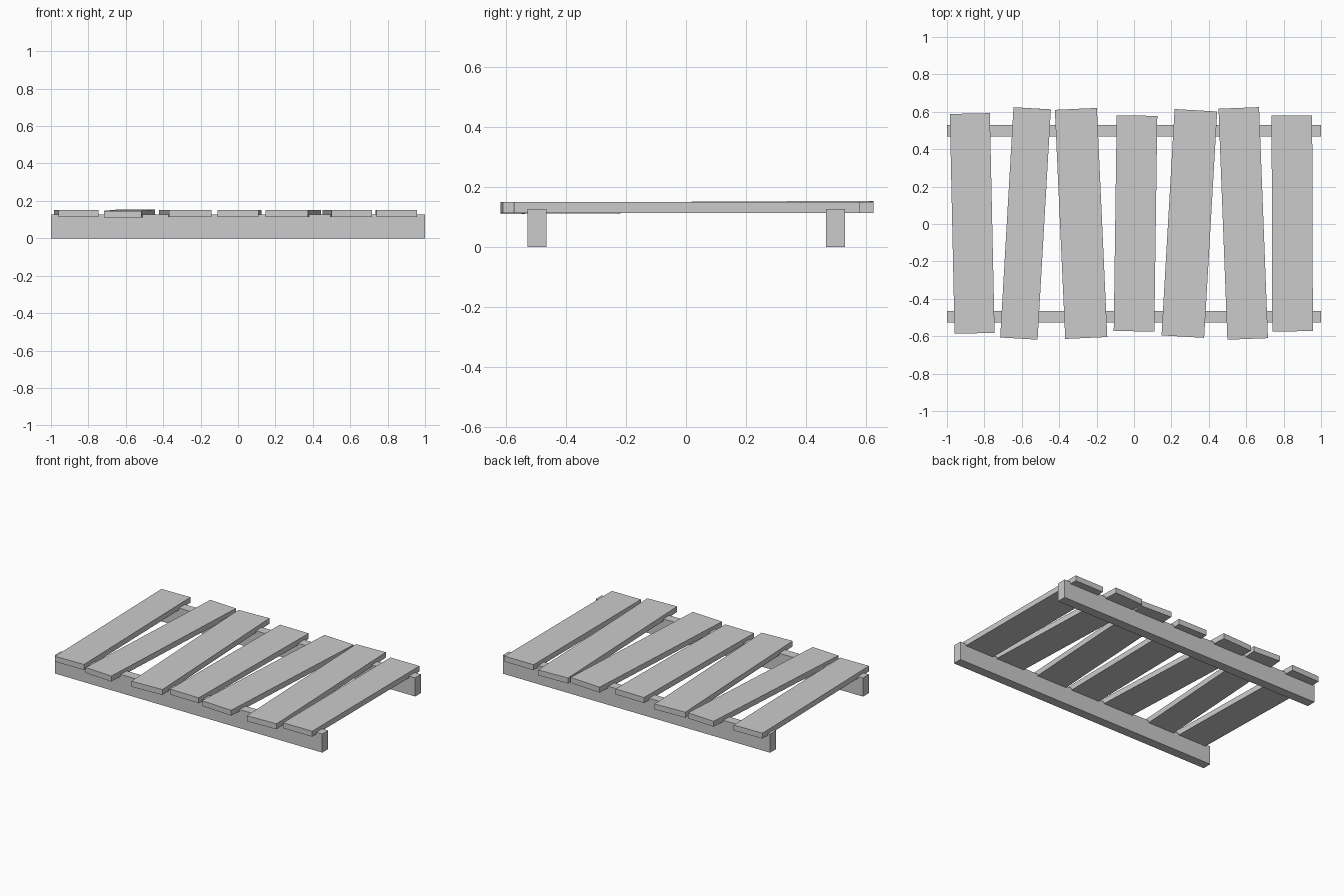
import bpy
from math import radians


def box(name, size, loc, rot=(0, 0, 0)):
    bpy.ops.mesh.primitive_cube_add(size=1, location=loc, rotation=[radians(a) for a in rot])
    ob = bpy.context.object
    ob.name = name
    ob.scale = size
    return ob


# two long rails carrying the planks
for name, y in (("front_rail", -0.496), ("back_rail", 0.498)):
    box(name, (2.0, 0.063, 0.126), (0, y, 0.063))

# loosely laid planks: x, width, length, tilt, turn
planks = [
    (-0.865, 0.214, 1.175, 0.0, 1.24),
    (-0.580, 0.200, 1.233, 0.3, -3.3),
    (-0.283, 0.225, 1.226, 0.0, 2.6),
    (0.008, 0.217, 1.153, 0.0, -0.8),
    (0.296, 0.228, 1.212, 0.0, -3.3),
    (0.584, 0.217, 1.236, 0.0, 2.2),
    (0.846, 0.217, 1.153, 0.0, 0.2),
]
for i, (x, w, length, tilt, turn) in enumerate(planks, 1):
    box(f"plank_{i}", (w, length, 0.037), (x, 0.003, 0.132), (tilt, 0, turn))
